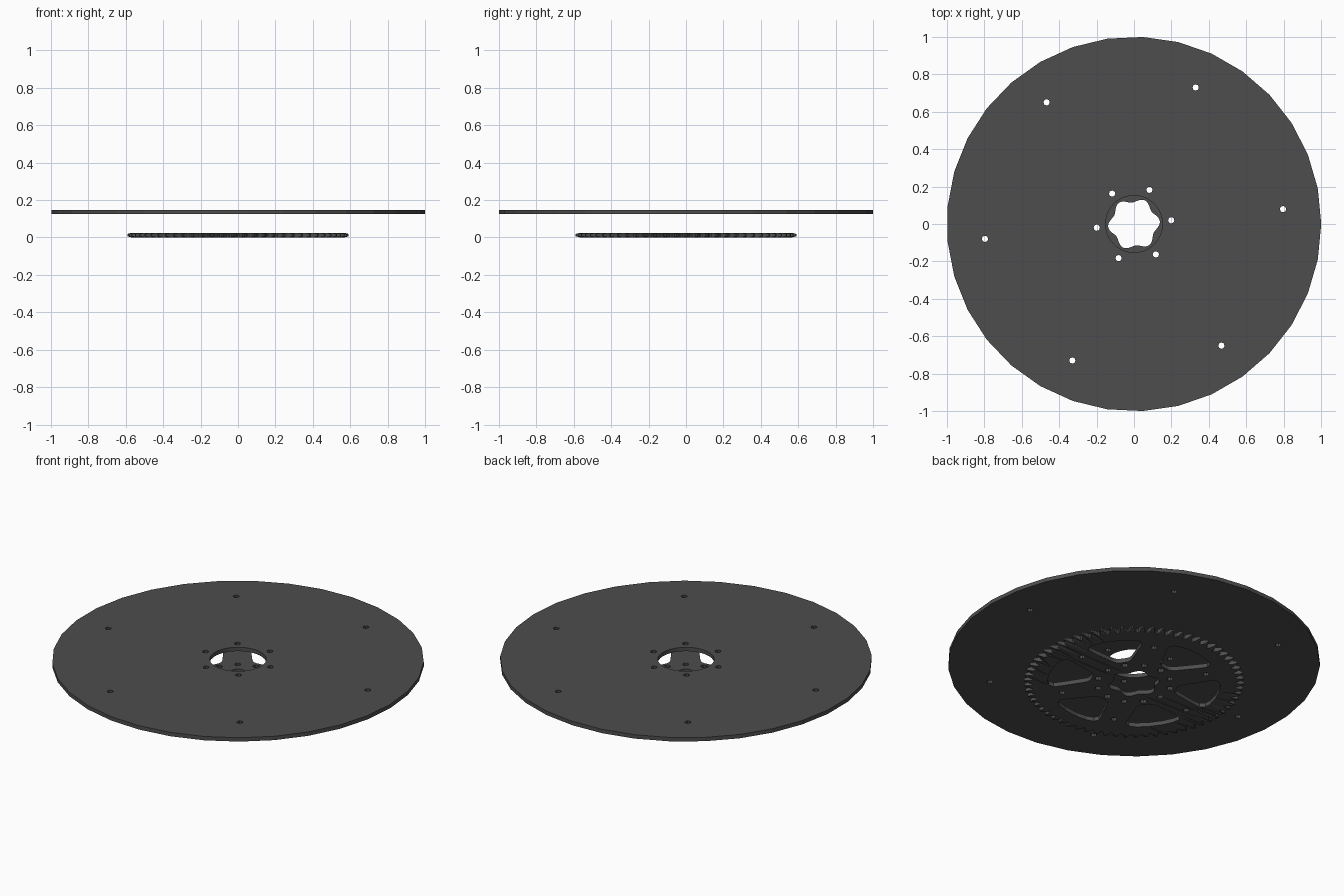
import bpy
from math import sin, cos, pi, radians

if "Cube" in bpy.data.objects:
    bpy.data.objects.remove(bpy.data.objects["Cube"])

TURN = radians(5.7)      # rotation of the whole bolt pattern
STEP = pi / 3

mat = bpy.data.materials.new("dark_grey")
mat.diffuse_color = (0.075, 0.075, 0.075, 1)
mat.use_nodes = True
mat.node_tree.nodes["Principled BSDF"].inputs["Base Color"].default_value = mat.diffuse_color


def polar(r, a):
    return (r * cos(a), r * sin(a))


def circle(r, n, c=(0, 0), start=0.0):
    return [(c[0] + r * cos(start + 2 * pi * i / n),
             c[1] + r * sin(start + 2 * pi * i / n)) for i in range(n)]


def bolt_ring(ring_r, hole_r, offset=0.0, n=8):
    return [circle(hole_r, n, polar(ring_r, TURN + offset + k * STEP)) for k in range(6)]


def plate(name, loops, z0, z1):
    """Flat plate from an outline and its holes, made as a filled 2D curve."""
    cu = bpy.data.curves.new(name + "_outline", 'CURVE')
    cu.dimensions = '2D'
    cu.fill_mode = 'BOTH'
    cu.extrude = (z1 - z0) / 2
    for pts in loops:
        sp = cu.splines.new('POLY')
        sp.points.add(len(pts) - 1)
        for p, (x, y) in zip(sp.points, pts):
            p.co = (x, y, 0, 1)
        sp.use_cyclic_u = True
    tmp = bpy.data.objects.new(name + "_tmp", cu)
    bpy.context.collection.objects.link(tmp)
    dg = bpy.context.evaluated_depsgraph_get()
    me = bpy.data.meshes.new_from_object(tmp.evaluated_get(dg))
    bpy.data.objects.remove(tmp)
    me.name = name
    for v in me.vertices:
        v.co.z += (z0 + z1) / 2
    for p in me.polygons:
        p.use_smooth = False
    me.materials.clear()
    me.materials.append(mat)
    ob = bpy.data.objects.new(name, me)
    bpy.context.collection.objects.link(ob)
    return ob


def pocket(a):
    """Rounded wedge-shaped lightening pocket centred on angle a."""
    half = [(0.235, 5), (0.243, 9), (0.262, 12), (0.40, 19.5),
            (0.435, 20), (0.458, 17.5), (0.466, 13), (0.468, 5)]
    right = [polar(r, a - radians(d)) for r, d in half]
    left = [polar(r, a + radians(d)) for r, d in reversed(half)]
    return right + left


# Large disc
plate("disc", [circle(1.0, 33), circle(0.152, 33)]
      + bolt_ring(0.80, 0.017) + bolt_ring(0.20, 0.017), 0.125, 0.148)

# Sprocket outline: rounded roots and pointed tips
TEETH = 66
outline = []
for i in range(TEETH):
    a = 2 * pi * i / TEETH
    w = 2 * pi / TEETH
    for r, f in [(0.591, -0.09), (0.591, 0.09), (0.566, 0.24),
                 (0.549, 0.38), (0.546, 0.5), (0.549, 0.62), (0.566, 0.76)]:
        outline.append(polar(r, a + f * w))

# Six-lobed bore
bore = []
for i in range(72):
    a = 2 * pi * i / 72
    bore.append(polar(0.127 + 0.012 * cos(6 * (a - TURN)), a))

sprocket = plate("sprocket", [outline, bore]
                 + [pocket(TURN + STEP / 2 + k * STEP) for k in range(6)]
                 + bolt_ring(0.20, 0.017) + bolt_ring(0.20, 0.019, STEP / 2)
                 + bolt_ring(0.40, 0.017), 0.0, 0.025)

# Chamfer the tooth tips
for v in sprocket.data.vertices:
    if v.co.xy.length > 0.58:
        v.co.z = 0.0125 + (v.co.z - 0.0125) * 0.5
